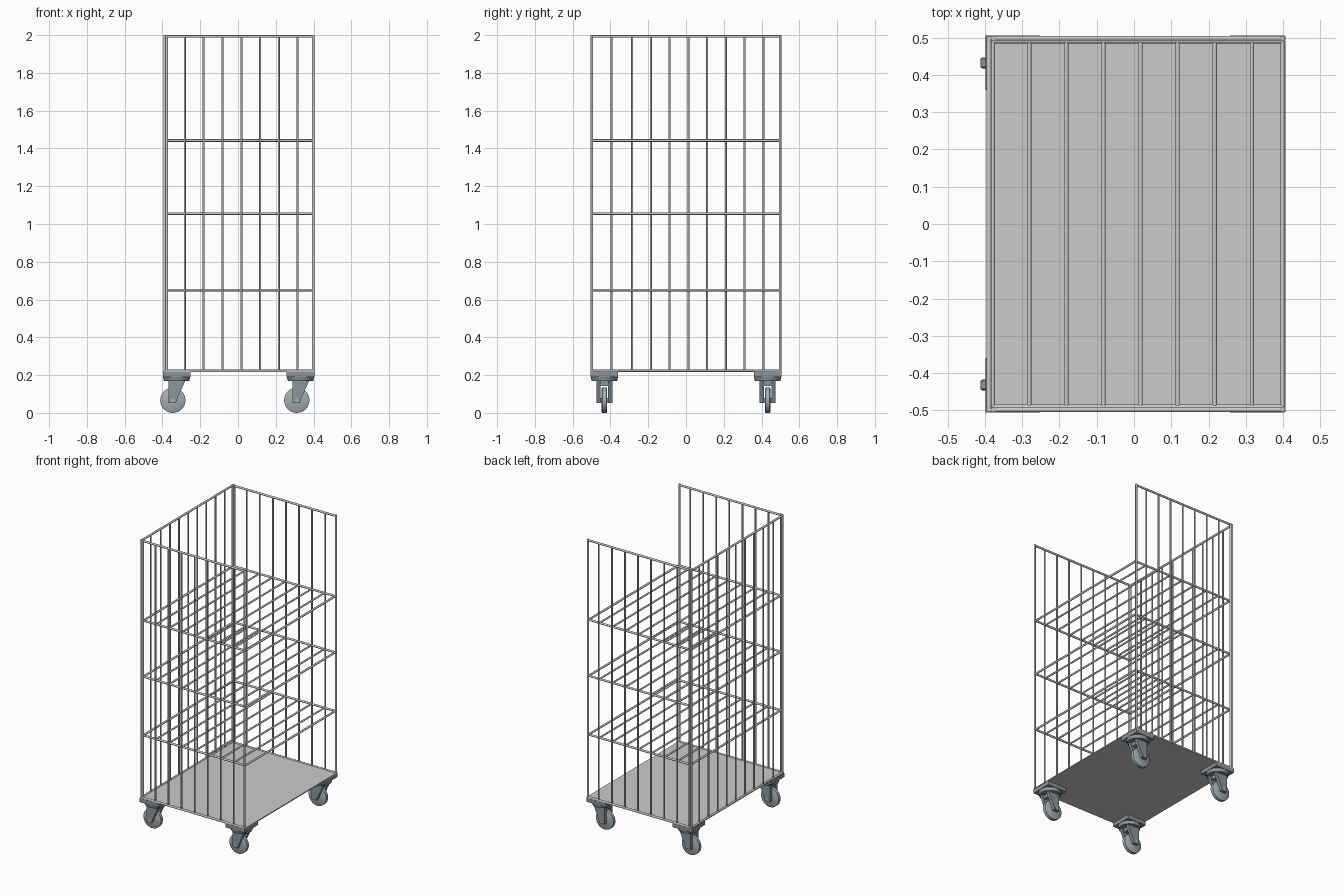
import bpy, bmesh, math
from mathutils import Vector, Matrix

if "Cube" in bpy.data.objects:
    bpy.data.objects.remove(bpy.data.objects["Cube"])

R = 0.0068
steel = bpy.data.materials.new("caster_steel")
steel.diffuse_color = (0.25, 0.31, 0.34, 1)
steel.use_nodes = True
steel.node_tree.nodes["Principled BSDF"].inputs["Base Color"].default_value = steel.diffuse_color
rubber = bpy.data.materials.new("wheel_grey")
rubber.diffuse_color = (0.36, 0.43, 0.47, 1)
rubber.use_nodes = True
rubber.node_tree.nodes["Principled BSDF"].inputs["Base Color"].default_value = rubber.diffuse_color


def finish(bm, name, mat=None, smooth=True):
    bmesh.ops.recalc_face_normals(bm, faces=bm.faces)
    me = bpy.data.meshes.new(name)
    bm.to_mesh(me)
    bm.free()
    ob = bpy.data.objects.new(name, me)
    bpy.context.collection.objects.link(ob)
    if mat:
        me.materials.append(mat)
    if smooth:
        bpy.context.view_layer.objects.active = ob
        bpy.ops.object.select_all(action='DESELECT')
        ob.select_set(True)
        bpy.ops.object.shade_smooth_by_angle(angle=math.radians(50))
    return ob


def rod(bm, a, b, r=R, seg=10, r2=None):
    a, b = Vector(a), Vector(b)
    d = b - a
    m = Matrix.Translation((a + b) / 2) @ d.to_track_quat('Z', 'Y').to_matrix().to_4x4()
    bmesh.ops.create_cone(bm, cap_ends=True, segments=seg, radius1=r,
                          radius2=r if r2 is None else r2, depth=d.length, matrix=m)


def box(bm, lo, hi):
    lo, hi = Vector(lo), Vector(hi)
    bmesh.ops.create_cube(bm, size=1, matrix=Matrix.Translation((lo + hi) / 2)
                          @ Matrix.Diagonal((*(hi - lo), 1)))


def prism_y(bm, pts, y0, y1):
    # x/z outline extruded along y
    f = bm.faces.new([bm.verts.new((x, y0, z)) for x, z in pts])
    g = bmesh.ops.extrude_face_region(bm, geom=[f])
    bmesh.ops.translate(bm, vec=(0, y1 - y0, 0),
                        verts=[v for v in g['geom'] if isinstance(v, bmesh.types.BMVert)])


X0, X1, Y, ZB, ZT = -0.389, 0.399, 0.498, 0.222, 1.9932
xs = [-0.281 + 0.0995 * i for i in range(7)]
ys = [-0.395] + [-0.285 + 0.0992 * i for i in range(8)]


def panel(name, p, q, inner):
    # wire panel between floor points p and q, with posts and upright wires
    bm = bmesh.new()
    for z in (ZB, ZT):
        rod(bm, (*p, z), (*q, z))
    for x, y in [p, q]:
        rod(bm, (x, y, ZB - R), (x, y, ZT + R))
    for x, y in inner:
        rod(bm, (x, y, ZB), (x, y, ZT), 0.0055)
    finish(bm, name)


panel("front_panel", (X0 + 0.012, -Y), (X1, -Y), [(x, -Y) for x in xs])
panel("back_panel", (X0 + 0.012, Y), (X1, Y), [(x, Y) for x in xs])
panel("left_panel", (X0, -Y), (X0, Y), [(X0, y) for y in ys])

# three wire shelves
for i, z in enumerate((0.65, 1.055, 1.442)):
    bm = bmesh.new()
    ye, xl = 0.491, -0.379
    for y in (-ye, ye):
        rod(bm, (xl, y, z), (X1, y, z))
    for x in [xl, X1]:
        rod(bm, (x, -ye, z), (x, ye, z))
    for x in xs:
        rod(bm, (x, -ye, z), (x, ye, z), 0.0058)
    finish(bm, f"wire_shelf_{i + 1}")

# deck plate
bm = bmesh.new()
box(bm, (-0.396, -0.504, 0.216), (0.406, 0.504, 0.223))
finish(bm, "deck_plate", smooth=False)

# four casters, all trailing the same way
for cx, xn in ((-0.325, "left"), (0.331, "right")):
    for cy, yn in ((-0.432, "front"), (0.432, "back")):
        tag = f"{yn}_{xn}"
        bm = bmesh.new()
        box(bm, (cx - 0.073, cy - 0.073, 0.19), (cx + 0.073, cy + 0.073, 0.216))
        rod(bm, (cx, cy, 0.168), (cx, cy, 0.19), 0.067, 24, 0.072)
        finish(bm, f"caster_mount_{tag}", steel)

        bm = bmesh.new()
        wx = cx - 0.02
        outline = [(wx - 0.022, 0.17), (wx - 0.022, 0.052), (wx + 0.016, 0.052),
                   (wx + 0.024, 0.075), (wx + 0.066, 0.17)]
        for s in (-1, 1):
            a, b = sorted((cy + s * 0.02, cy + s * 0.042))
            prism_y(bm, outline, a, b)
        box(bm, (wx - 0.022, cy - 0.042, 0.142), (wx + 0.05, cy + 0.042, 0.17))
        finish(bm, f"caster_fork_{tag}", steel)

        bm = bmesh.new()
        rod(bm, (wx, cy - 0.043, 0.067), (wx, cy + 0.043, 0.067), 0.011, 12)
        rod(bm, (wx, cy - 0.011, 0.067), (wx, cy + 0.011, 0.067), 0.067, 32)
        for s in (-1, 1):
            rod(bm, (wx, cy + s * 0.011, 0.067), (wx, cy + s * 0.015, 0.067), 0.067, 32, 0.061)
        finish(bm, f"wheel_{tag}", rubber)
